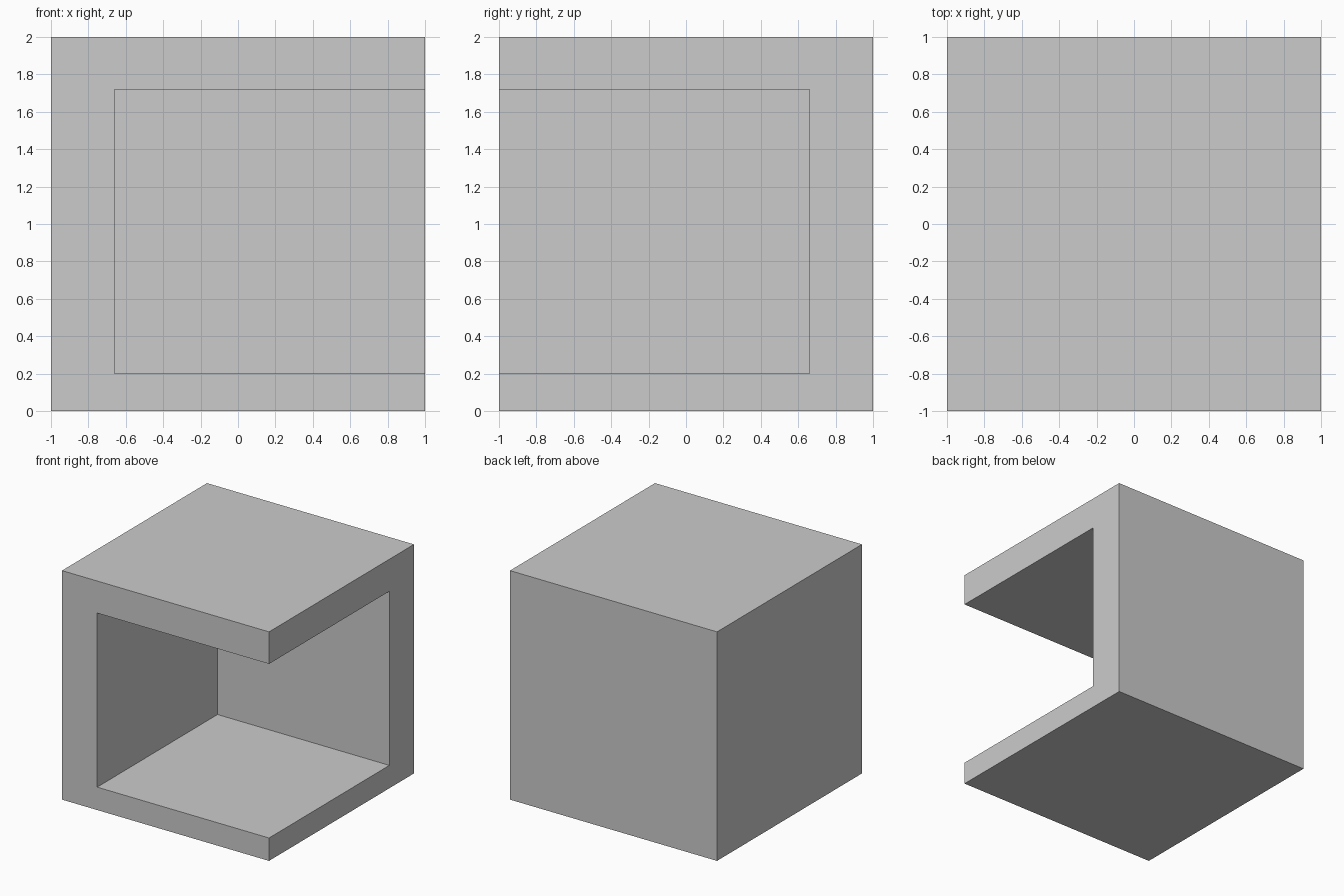
import bpy
from mathutils import Vector

# Remove the default object
if "Cube" in bpy.data.objects:
    bpy.data.objects.remove(bpy.data.objects["Cube"], do_unlink=True)

# Single plain colour
grey = bpy.data.materials.new("light_grey")
grey.use_nodes = True
colour = (0.6, 0.6, 0.6, 1)
grey.diffuse_color = colour
grey.node_tree.nodes["Principled BSDF"].inputs["Base Color"].default_value = colour


def box(name, low, high):
    """Box between two opposite corners."""
    low, high = Vector(low), Vector(high)
    bpy.ops.mesh.primitive_cube_add(size=1, location=(low + high) / 2)
    obj = bpy.context.object
    obj.name = name
    obj.scale = high - low
    bpy.ops.object.transform_apply(location=True, rotation=False, scale=True)
    obj.data.materials.append(grey)
    return obj


# Solid block and the corner recess, which runs out past the front and left sides
block = box("open_corner_block", (-1, -1, 0), (1, 1, 2))
recess = box("recess_cutter", (-0.66, -1.2, 0.2), (1.2, 0.66, 1.72))

# Cut the recess, then discard the cutter
cut = block.modifiers.new("recess", 'BOOLEAN')
cut.operation = 'DIFFERENCE'
cut.solver = 'EXACT'
cut.object = recess
bpy.context.view_layer.objects.active = block
bpy.ops.object.modifier_apply(modifier=cut.name)
bpy.data.objects.remove(recess, do_unlink=True)
